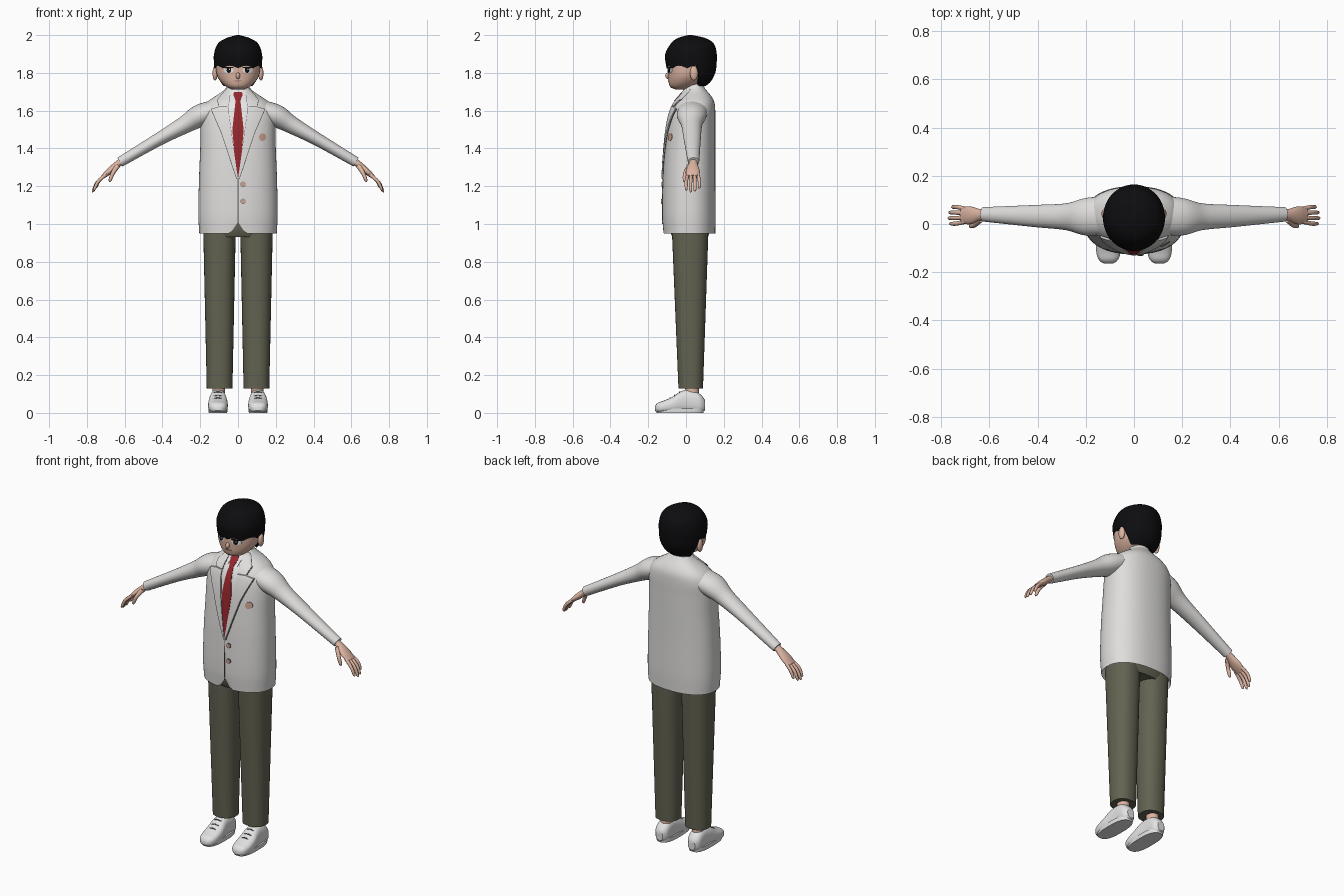
import bpy, bmesh, math
from mathutils import Vector, Matrix

if "Cube" in bpy.data.objects:
    bpy.data.objects.remove(bpy.data.objects["Cube"])


def material(name, r, g, b):
    m = bpy.data.materials.new(name)
    m.use_nodes = True
    m.diffuse_color = (r, g, b, 1)
    bsdf = next(n for n in m.node_tree.nodes if n.type == 'BSDF_PRINCIPLED')
    bsdf.inputs["Base Color"].default_value = (r, g, b, 1)
    return m


SKIN = material("skin", 0.72, 0.46, 0.36)
HAIR = material("black hair", 0.004, 0.004, 0.005)
CLOTH = material("jacket off white", 0.74, 0.73, 0.72)
WHITE = material("clean white", 0.85, 0.85, 0.85)
RED = material("tie red", 0.3, 0.02, 0.025)
OLIVE = material("trouser olive", 0.125, 0.125, 0.085)
SHOE = material("shoe white", 0.76, 0.76, 0.76)
GREY = material("seam grey", 0.12, 0.12, 0.12)
TAN = material("button tan", 0.6, 0.36, 0.28)
LIP = material("lip rose", 0.4, 0.17, 0.15)


def finish(name, bm, mat, angle=40):
    bmesh.ops.recalc_face_normals(bm, faces=bm.faces[:])
    me = bpy.data.meshes.new(name)
    bm.to_mesh(me)
    bm.free()
    me.materials.append(mat)
    me.shade_smooth()
    me.set_sharp_from_angle(angle=math.radians(angle))
    ob = bpy.data.objects.new(name, me)
    bpy.context.scene.collection.objects.link(ob)
    return ob


def loft(name, rings, mat, start=True, end=True):
    bm = bmesh.new()
    vs = [[bm.verts.new(p) for p in r] for r in rings]
    n = len(vs[0])
    for a, b in zip(vs, vs[1:]):
        for j in range(n):
            k = (j + 1) % n
            bm.faces.new((a[j], a[k], b[k], b[j]))
    if start:
        bm.faces.new(vs[0])
    if end:
        bm.faces.new(vs[-1])
    return finish(name, bm, mat)


def sample(table, t):
    """Smooth interpolation of table rows keyed by their first value."""
    last = len(table) - 1
    t = min(max(t, table[0][0]), table[-1][0])
    i = max(j for j in range(last) if table[j][0] <= t)
    a, b = table[i], table[i + 1]
    h = b[0] - a[0]
    s = (t - a[0]) / h

    def slope(j, k):
        p, q = table[max(j - 1, 0)], table[min(j + 1, last)]
        return (q[k] - p[k]) / (q[0] - p[0])

    return [(2*s**3 - 3*s**2 + 1) * a[k] + (3*s**2 - 2*s**3) * b[k]
            + (s**3 - 2*s**2 + s) * h * slope(i, k) + (s**3 - s**2) * h * slope(i + 1, k)
            for k in range(1, len(a))]


def steps(table, n):
    lo, hi = table[0][0], table[-1][0]
    return [lo + (hi - lo) * i / n for i in range(n + 1)]


def power(v, e):
    return math.copysign(abs(v) ** (2 / e), v)


def ring(c, u, v, n=24, e=2.0):
    return [c + u * power(math.sin(a), e) + v * power(math.cos(a), e)
            for a in (2 * math.pi * j / n for j in range(n))]


def tube(name, table, mat, sx=1, n=16, count=14):
    """Rows: t, x, y, z, radius along y, radius across."""
    rows = [sample(table, t) for t in steps(table, count)]
    cs = [Vector((r[0] * sx, r[1], r[2])) for r in rows]
    rings = []
    for i, r in enumerate(rows):
        t = cs[min(i + 1, count)] - cs[max(i - 1, 0)]
        v = t.cross(Vector((0, 1, 0))).normalized()
        rings.append(ring(cs[i], Vector((0, r[3], 0)), v * r[4], n))
    return loft(name, rings, mat)


# Body profiles, rows: z, front y, back y, half width
JACKET = [(.95, -.12, .155, .205), (1.05, -.126, .157, .21), (1.25, -.122, .155, .206),
          (1.4, -.113, .155, .2), (1.52, -.1, .155, .198), (1.6, -.082, .155, .193),
          (1.645, -.06, .15, .165), (1.68, -.03, .132, .115), (1.705, -.01, .11, .077),
          (1.725, 0, .095, .06)]
HEAD = [(1.712, -.055, .01, .03), (1.722, -.08, .03, .055), (1.745, -.091, .07, .084),
        (1.78, -.095, .11, .108), (1.82, -.097, .13, .117), (1.87, -.095, .14, .117),
        (1.93, -.07, .12, .095), (1.96, -.04, .09, .06)]
HAIRCAP = [(1.72, -.02, .09, .075), (1.75, -.06, .128, .1), (1.8, -.095, .155, .122),
           (1.85, -.107, .162, .127), (1.9, -.11, .163, .127), (1.958, -.078, .145, .104),
           (1.985, -.042, .1, .06), (2.0, .01, .035, .008)]
E_JACKET, E_HEAD = 2.3, 2.1


def section(table, z, e, n):
    yf, yb, rx = sample(table, z)
    return ring(Vector((0, (yf + yb) / 2, z)), Vector((rx, 0, 0)),
                Vector((0, (yf - yb) / 2, 0)), n, e)


def front(table, e, x, z):
    yf, yb, rx = sample(table, z)
    k = max(0, 1 - min(1, abs(x) / rx) ** e) ** (1 / e)
    return (yf + yb) / 2 - (yb - yf) / 2 * k


def plate(name, rows, mat, lift, sx=1, table=JACKET, e=E_JACKET, sub=6, cols=8):
    """Thin panel hugging a body profile; rows: z, inner x, outer x."""
    rings = []
    for i in range((len(rows) - 1) * sub + 1):
        k = min(i // sub, len(rows) - 2)
        f = i / sub - k
        z, x0, x1 = (p + (q - p) * f for p, q in zip(rows[k], rows[k + 1]))
        xs = [sx * (x0 + (x1 - x0) * c / cols) for c in range(cols + 1)]
        top = [Vector((x, front(table, e, x, z) - lift, z)) for x in xs]
        rings.append(top + [p + Vector((0, lift + .001, 0)) for p in reversed(top)])
    return loft(name, rings, mat)


def disc(name, x, z, rx, rz, mat, lift, table=JACKET, e=E_JACKET):
    rows = []
    for i in range(13):
        a = math.pi * (i / 12 * .96 + .02)
        rows.append((z - rz * math.cos(a), x - rx * math.sin(a), x + rx * math.sin(a)))
    return plate(name, rows, mat, lift, 1, table, e, 1)


def ball(name, c, r, mat):
    bm = bmesh.new()
    bmesh.ops.create_uvsphere(bm, u_segments=20, v_segments=12, radius=1,
                              matrix=Matrix.Translation(c) @ Matrix.Diagonal((*r, 1)))
    return finish(name, bm, mat, 80)


# Jacket body with a rounded cutaway at the front hem
body = [section(JACKET, z, E_JACKET, 64) for z in steps(JACKET, 50)]
for r in body[:5]:
    for p in r:
        if p.y < 0:
            lift = .055 * max(0, 1 - abs(p.x) / .055) ** 2
            p.z = max(p.z, .95 + lift + (p.z - .95) * .3)
lining = [Vector((p.x * .9, .018 + (p.y - .018) * .9, p.z + .04)) for p in body[0]]
loft("jacket", [lining] + body, CLOTH, start=False)

# Shirt, tie and front details
plate("shirt_front", [(1.25, -.003, .003), (1.5, -.045, .045), (1.62, -.055, .055),
                      (1.715, -.045, .045)], WHITE, .002)
plate("tie_blade", [(1.25, -.004, .004), (1.36, -.018, .018), (1.5, -.03, .03),
                    (1.66, -.012, .012)], RED, .005)
plate("tie_knot", [(1.65, -.012, .012), (1.685, -.025, .025), (1.7, -.02, .02)], RED, .009)
plate("front_opening", [(1.0, -.002, .002), (1.24, -.002, .002)], GREY, .002)
disc("chest_badge", .13, 1.46, .019, .02, TAN, .003)
for label, z in (("upper", 1.21), ("lower", 1.12)):
    disc(label + "_button_rim", .027, z, .014, .014, GREY, .003)
    disc(label + "_button", .027, z, .012, .012, TAN, .007)

# Neck and shirt collar
neck = [(1.66, -.01, .09, .05), (1.72, -.008, .088, .047), (1.79, -.01, .09, .05)]
loft("neck", [section(neck, z, 2, 32) for z in steps(neck, 6)], SKIN)
collar = [(1.69, -.018, .105, .07), (1.715, -.014, .1, .062), (1.735, -.008, .094, .055)]
loft("shirt_collar", [section(collar, z, 2, 40) for z in steps(collar, 6)], WHITE)

# Head and face
loft("head", [section(HEAD, z, E_HEAD, 48) for z in steps(HEAD, 28)], SKIN)
ball("nose", (0, -.096, 1.785), (.011, .014, .017), SKIN)
disc("mouth", 0, 1.758, .022, .003, LIP, .002, HEAD, E_HEAD)
for side, s in (("left", 1), ("right", -1)):
    disc(side + "_eye_white", s * .05, 1.814, .026, .016, WHITE, .002, HEAD, E_HEAD)
    disc(side + "_iris", s * .048, 1.815, .012, .015, HAIR, .004, HEAD, E_HEAD)
    disc(side + "_eye_glint", s * .048 + .004, 1.818, .003, .004, WHITE, .006, HEAD, E_HEAD)
    disc(side + "_eyelash", s * .052, 1.828, .029, .004, HAIR, .005, HEAD, E_HEAD)
    ball(side + "_ear", (s * .121, .042, 1.798), (.014, .021, .038), SKIN)


# Hair cap: jagged fringe, open around the ears, low at the nape
def hairline(a):
    a = abs(math.atan2(math.sin(a), math.cos(a)))
    drop = min(1, max(0, (math.degrees(a) - 101) / 16))
    zigzag = .014 * abs(math.sin(a * 4.5)) if drop == 0 else 0
    return 1.824 + zigzag - .094 * drop * drop * (3 - 2 * drop)


N = 72
cap = []
for i in range(25):
    row = []
    for j in range(N):
        a = 2 * math.pi * j / N
        low = hairline(a)
        z = low + (2 - low) * math.sin(i / 24 * math.pi / 2)
        yf, yb, rx = sample(HAIRCAP, z)
        row.append(Vector((rx * math.sin(a), (yf + yb) / 2 - (yb - yf) / 2 * math.cos(a), z)))
    cap.append(row)
under = [Vector((p.x * .8, .03 + (p.y - .03) * .8, p.z + .01)) for p in cap[0]]
loft("hair", [under] + cap, HAIR, start=False)

# Trouser seat, hidden under the jacket
seat = [(.93, -.07, .115, .16), (.96, -.085, .125, .18), (1.1, -.085, .125, .18)]
loft("trouser_seat", [section(seat, z, 2.4, 40) for z in steps(seat, 6)], OLIVE)

LAPEL = [(1.24, 0, .005), (1.3, .009, .026), (1.48, .035, .085), (1.59, .05, .133),
         (1.61, .05, .14), (1.622, .05, .098)]
COLLAR = [(1.626, .05, .1), (1.66, .047, .108), (1.7, .04, .075), (1.718, .036, .058)]
ARM = [(0, .13, .035, 1.6, .08, .055), (.1, .2, .03, 1.574, .078, .06),
       (.3, .28, .03, 1.527, .056, .047), (.55, .41, .033, 1.454, .046, .035),
       (1, .625, .04, 1.328, .03, .027)]
PALM = [(0, .6, .04, 1.342, .022, .018), (.3, .635, .038, 1.318, .023, .018),
        (.7, .68, .036, 1.28, .037, .017), (1, .715, .036, 1.25, .034, .011)]
SHOES = [(-.165, .018, .035, .012), (-.152, .038, .052, .003), (-.12, .05, .064, 0),
         (-.07, .052, .086, 0), (-.03, .047, .113, 0), (.01, .043, .122, 0),
         (.05, .042, .115, 0), (.08, .038, .095, 0), (.1, .022, .07, .014)]

for side, s in (("left", 1), ("right", -1)):
    # Lapels and collar, with a thin seam beneath their edges
    for part, rows in (("lapel", LAPEL), ("jacket_collar", COLLAR)):
        edge = [(z - .002, x0 - .002, x1 + .003) for z, x0, x1 in rows]
        plate(f"{side}_{part}_seam", edge, GREY, .0035, s)
        plate(f"{side}_{part}", rows, CLOTH, .008, s)
    plate(side + "_shirt_collar_wing", [(1.655, .026, .036), (1.7, .012, .044),
                                        (1.715, .01, .04)], WHITE, .007, s)
    # Sleeve, hand, fingers and thumb
    tube(side + "_sleeve", ARM, CLOTH, s, 32, 24)
    tube(side + "_palm", PALM, SKIN, s, 20)
    for k, finger in enumerate(("index", "middle", "ring", "little")):
        y, reach = .009 + .018 * k, (.95, 1.05, 1, .82)[k]
        fan = (k - 1.5) * .005
        tube(f"{side}_{finger}_finger",
             [(0, .7, y, 1.262, .009, .01),
              (.5, .7 + .043 * reach, y + fan, 1.262 - .04 * reach, .009, .009),
              (.92, .7 + .064 * reach, y + fan, 1.262 - .083 * reach, .007, .007),
              (1, .7 + .067 * reach, y + fan, 1.262 - .09 * reach, .002, .002)], SKIN, s, 10)
    tube(side + "_thumb", [(0, .635, .02, 1.312, .014, .014), (.5, .662, -.004, 1.27, .011, .011),
                           (.92, .678, -.009, 1.23, .008, .008),
                           (1, .68, -.009, 1.222, .002, .002)], SKIN, s, 10)
    # Trouser leg and ankle
    leg = []
    for i in range(13):
        f = i / 12
        leg.append(ring(Vector((s * (.0975 + .0005 * f), .025 - .003 * f, .13 + .84 * f)),
                        Vector((.068 + .018 * f, 0, 0)), Vector((0, .065 + .032 * f, 0)), 36, 2.3))
    loft(side + "_trouser_leg", leg, OLIVE)
    tube(side + "_ankle", [(0, .105, .035, .07, .036, .032), (1, .1, .03, .16, .036, .034)],
         SKIN, s, 20, 4)
    # Shoe, sole line and laces
    shoe = []
    for y in steps(SHOES, 30):
        w, hi, lo = sample(SHOES, y)
        shoe.append(ring(Vector((s * .106, y, (hi + lo) / 2)), Vector((w, 0, 0)),
                         Vector((0, 0, (hi - lo) / 2)), 28, 2.6))
    loft(side + "_shoe", shoe, SHOE)
    sole = [ring(Vector((s * .106, -.032, z)), Vector((.05 * k, 0, 0)),
                 Vector((0, .127 * k, 0)), 40, 2.7) for z, k in ((0, .97), (.012, 1), (.024, .99))]
    loft(side + "_sole", sole, SHOE)
    for k in range(3):
        y = -.085 + .025 * k
        z = sample(SHOES, y)[1]
        tube(f"{side}_lace_{k + 1}", [(0, .084, y, z - .004, .003, .003),
                                      (.5, .106, y, z + .001, .003, .003),
                                      (1, .128, y, z - .004, .003, .003)], GREY, s, 8, 6)
